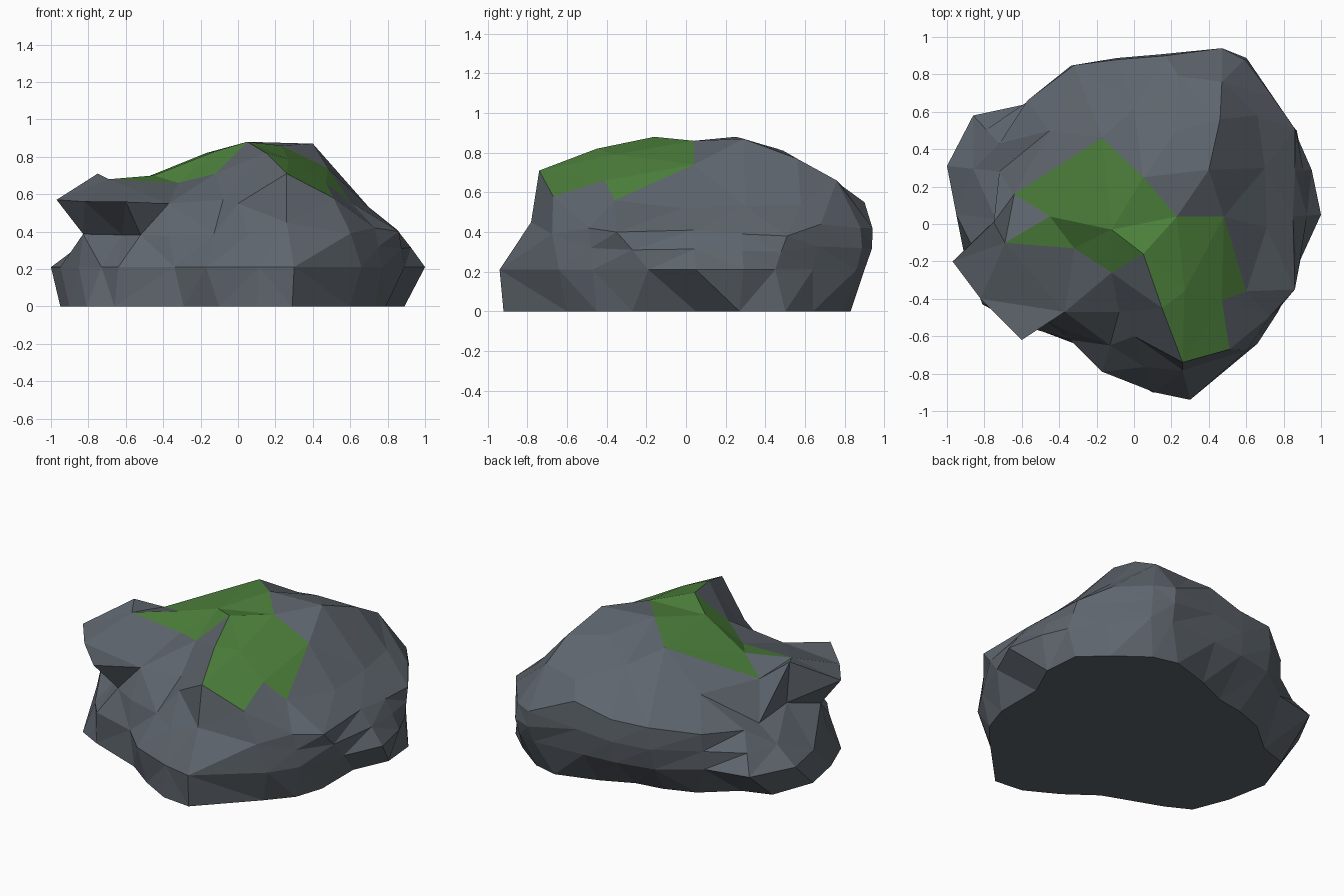
import bpy, bmesh
from mathutils import Vector
from mathutils.geometry import delaunay_2d_cdt


def material(name, rgb):
    m = bpy.data.materials.new(name)
    m.diffuse_color = (*rgb, 1)
    return m


# Shoulder of the rock (x, y, z), counter-clockwise from the right side
rim = [(.85, .04, .41), (.86, .28, .39), (.86, .51, .38), (.74, .68, .44),
       (.59, .88, .42), (.47, .94, .42), (.17, .90, .55), (-.08, .88, .49),
       (-.32, .85, .49), (-.57, .66, .44), (-.72, .43, .42), (-.72, .28, .41),
       (-.75, .01, .71), (-.97, -.20, .57), (-.82, -.40, .56), (-.60, -.62, .56),
       (-.37, -.47, .55), (-.08, -.47, .57), (0, -.60, .55), (.26, -.74, .71),
       (.51, -.67, .58), (.73, -.49, .42), (.86, -.35, .40)]

# Widest outline near the ground (x, y), matching the shoulder points
low = [(1, .05), (.95, .29), (.88, .45), (.75, .64), (.59, .86), (.46, .90),
       (.12, .88), (-.10, .86), (-.34, .81), (-.58, .64), (-.86, .58), (-1, .31),
       (-.95, .05), (-.85, -.23), (-.73, -.42), (-.64, -.53), (-.34, -.62),
       (-.17, -.79), (.11, -.90), (.30, -.94), (.66, -.64), (.77, -.47), (.89, -.19)]

# Outline on the ground (x, y)
ground = [(.79, .05), (.89, .27), (.87, .50), (.72, .64), (.52, .79), (.36, .83),
          (.10, .75), (-.10, .66), (-.28, .63), (-.47, .56), (-.67, .39), (-.85, .33),
          (-.95, .06), (-.90, -.20), (-.81, -.43), (-.66, -.51), (-.29, -.65),
          (-.10, -.79), (.10, -.90), (.29, -.92), (.60, -.60), (.73, -.45), (.79, -.27)]

# How far the wall is pinched in (below 1) halfway up
pinch = [1, 1, 1, 1.01, 1.02, 1.02, 1.02, 1.02, 1.02, 1, 1, 1,
         .87, .91, .80, .84, 1.04, 1.03, 1.02, .93, 1.03, 1, 1]

# Outline of the moss patch; it also uses two shoulder points
moss = [(-.17, .46, .82), (-.64, .16, .63), (-.45, .04, .70), (-.69, -.10, .68),
        (-.32, -.13, .66), (-.12, -.26, .71), (.05, -.16, .88), (.15, -.45, .82),
        (.47, -.41, .66), (.60, -.36, .56), (.48, .04, .74),
        (.23, .04, .86), (.05, .25, .88)]

# Other bumps and ridges on the top
bumps = [(-.12, -.03, .83), (.27, -.36, .79), (.40, .29, .87), (.46, .56, .77),
         (.47, .76, .66), (.71, -.02, .52), (.70, .30, .53), (.66, .58, .54),
         (0, .62, .72), (-.45, .50, .61), (.22, .49, .81), (.24, .79, .63)]

# Triangulate the top with the moss outline as a constraint
cap = rim + moss + bumps
n = len(rim)
moss_loop = list(range(n, n + 8)) + [19, 20] + list(range(n + 8, n + len(moss)))
pts2, _, tris, orig, _, inside = delaunay_2d_cdt(
    [Vector(p[:2]) for p in cap], [], [list(range(n)), moss_loop], 1, 1e-5)

bm = bmesh.new()
verts = [bm.verts.new((p.x, p.y, cap[o[0]][2] if o else .6))
         for p, o in zip(pts2, orig)]
for tri, src in zip(tris, inside):
    f = bm.faces.new([verts[i] for i in tri])
    f.material_index = 1 if 1 in src else 0

# Walls: shoulder, pinched middle, widest ring, ground ring
lookup = {o[0]: v for v, o in zip(verts, orig) if o}
rings = [[lookup[i] for i in range(n)], [], [], []]
for (x, y, z), (lx, ly), (gx, gy), k in zip(rim, low, ground, pinch):
    rings[1].append(bm.verts.new(((x + lx) / 2 * k, (y + ly) / 2 * k, z * .45 + .13)))
    rings[2].append(bm.verts.new((lx, ly, .21)))
    rings[3].append(bm.verts.new((gx, gy, 0)))
for a, b in zip(rings, rings[1:]):
    for i in range(n):
        j = (i + 1) % n
        # Split each quad along its shorter diagonal
        if (a[i].co - b[j].co).length < (a[j].co - b[i].co).length:
            bm.faces.new((a[i], b[i], b[j]))
            bm.faces.new((a[i], b[j], a[j]))
        else:
            bm.faces.new((a[i], b[i], a[j]))
            bm.faces.new((a[j], b[i], b[j]))
bm.faces.new(rings[3][::-1])
bmesh.ops.recalc_face_normals(bm, faces=bm.faces)

mesh = bpy.data.meshes.new("mossy_rock")
bm.to_mesh(mesh)
bm.free()
mesh.materials.append(material("stone grey", (.112, .130, .152)))
mesh.materials.append(material("moss green", (.075, .22, .045)))
rock = bpy.data.objects.new("mossy_rock", mesh)
bpy.context.collection.objects.link(rock)
